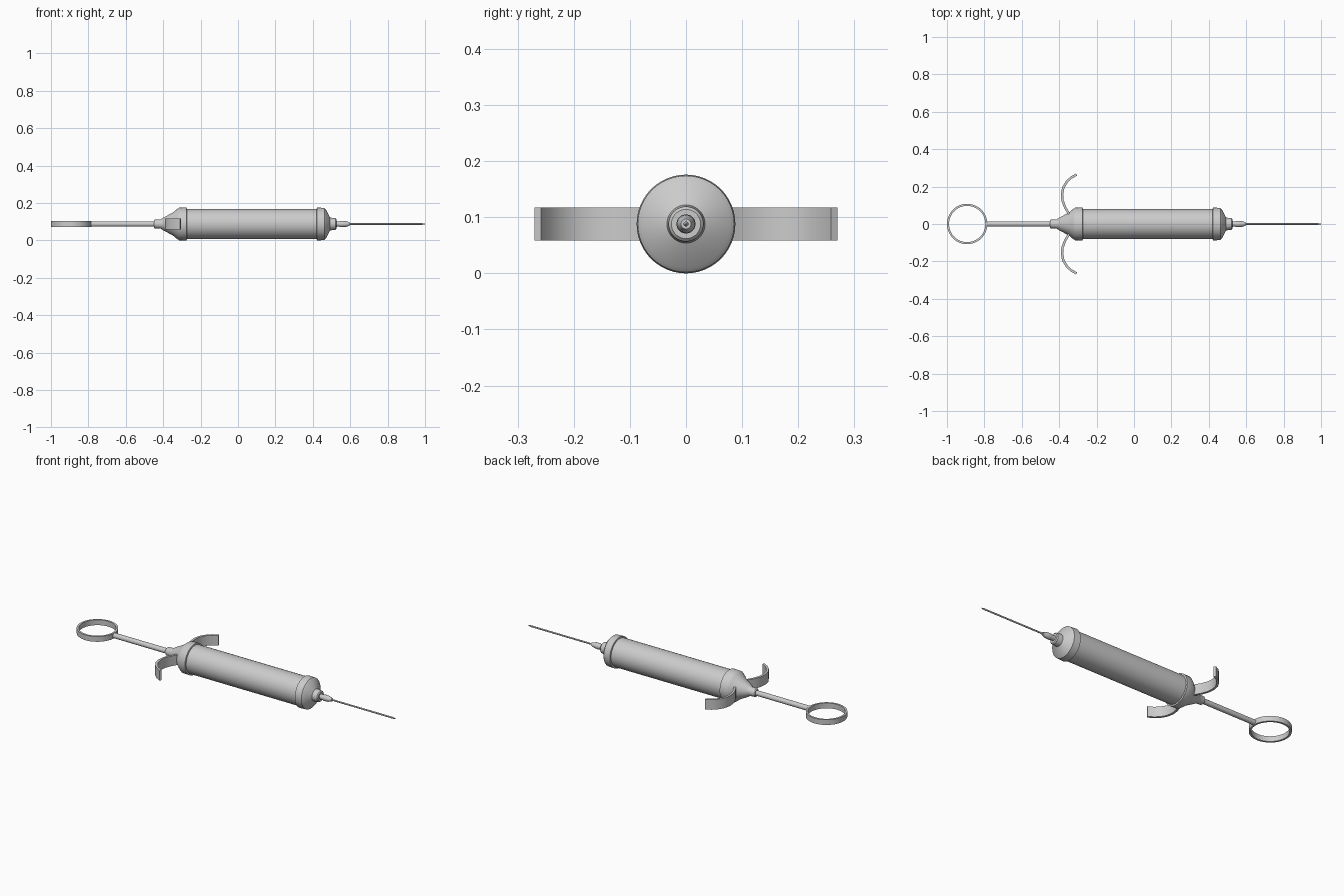
import bpy, bmesh, math
from mathutils import Vector

if "Cube" in bpy.data.objects:
    bpy.data.objects.remove(bpy.data.objects["Cube"])

AXIS_Z = 0.088


def finish(name, bm, angle=35):
    bmesh.ops.remove_doubles(bm, verts=bm.verts, dist=1e-6)
    bmesh.ops.recalc_face_normals(bm, faces=bm.faces)
    mesh = bpy.data.meshes.new(name)
    bm.to_mesh(mesh)
    bm.free()
    ob = bpy.data.objects.new(name, mesh)
    bpy.context.collection.objects.link(ob)
    ob.location.z = AXIS_Z
    bpy.ops.object.select_all(action='DESELECT')
    ob.select_set(True)
    bpy.context.view_layer.objects.active = ob
    bpy.ops.object.shade_smooth_by_angle(angle=math.radians(angle))
    return ob


def spin(name, profile, center, axis, steps, closed=False):
    """Revolve a profile of points around an axis."""
    bm = bmesh.new()
    vs = [bm.verts.new(p) for p in profile]
    es = [bm.edges.new(p) for p in zip(vs, vs[1:])]
    if closed:
        es.append(bm.edges.new((vs[-1], vs[0])))
    bmesh.ops.spin(bm, geom=vs + es, cent=center, axis=axis,
                   angle=math.tau, steps=steps, use_duplicate=False)
    return finish(name, bm)


def lathe(name, pts, steps=48):
    """Solid of revolution on the long axis from (x, radius) pairs."""
    pts = [(pts[0][0], 0)] + pts + [(pts[-1][0], 0)]
    return spin(name, [(x, 0, r) for x, r in pts], (0, 0, 0), (1, 0, 0), steps)


# Barrel and its end caps
lathe("barrel", [(-0.30, 0.08), (0.44, 0.08)])
lathe("rear_cap", [(-0.273, 0.08), (-0.275, 0.088), (-0.315, 0.087),
                   (-0.328, 0.078), (-0.35, 0.06), (-0.40, 0.034),
                   (-0.412, 0.025), (-0.445, 0.023), (-0.45, 0.019)])
lathe("front_cap", [(0.42, 0.08), (0.422, 0.088), (0.462, 0.086),
                    (0.47, 0.078), (0.493, 0.034), (0.522, 0.031), (0.527, 0.026)])

# Nozzle and needle
lathe("nozzle", [(0.51, 0.02), (0.535, 0.013), (0.55, 0.017), (0.575, 0.016), (0.597, 0.009)], 24)
lathe("needle", [(0.58, 0.0045), (0.985, 0.0045), (1.0, 0.001)], 12)

# Plunger rod and thumb ring
lathe("plunger_rod", [(-0.788, 0.0145), (-0.40, 0.0145)], 24)
cx, ro, ri, h = -0.892, 0.108, 0.097, 0.015
spin("thumb_ring", [(cx + ri, 0, -h), (cx + ro, 0, -h), (cx + ro, 0, h), (cx + ri, 0, h)],
     (cx, 0, 0), (0, 0, 1), 48, closed=True)


# Curved finger grips, one mirrored from the other
def finger_grip(name, side):
    path = [(-0.315, 0.0), (-0.345, 0.05), (-0.368, 0.088), (-0.382, 0.125),
            (-0.385, 0.16), (-0.378, 0.195), (-0.36, 0.225), (-0.336, 0.248), (-0.307, 0.264)]
    path = [Vector(p) for p in path]
    bm = bmesh.new()
    rings = []
    for i, p in enumerate(path):
        t = (path[min(i + 1, len(path) - 1)] - path[max(i - 1, 0)]).normalized()
        n = Vector((-t.y, t.x)) * 0.0065
        rings.append([bm.verts.new((q.x, q.y * side, z)) for q, z in
                      ((p + n, -0.029), (p - n, -0.029), (p - n, 0.029), (p + n, 0.029))])
    for a, b in zip(rings, rings[1:]):
        for k in range(4):
            j = (k + 1) % 4
            bm.faces.new((a[k], a[j], b[j], b[k]))
    bm.faces.new(rings[0])
    bm.faces.new(rings[-1])
    finish(name, bm)


finger_grip("finger_grip_left", 1)
finger_grip("finger_grip_right", -1)
